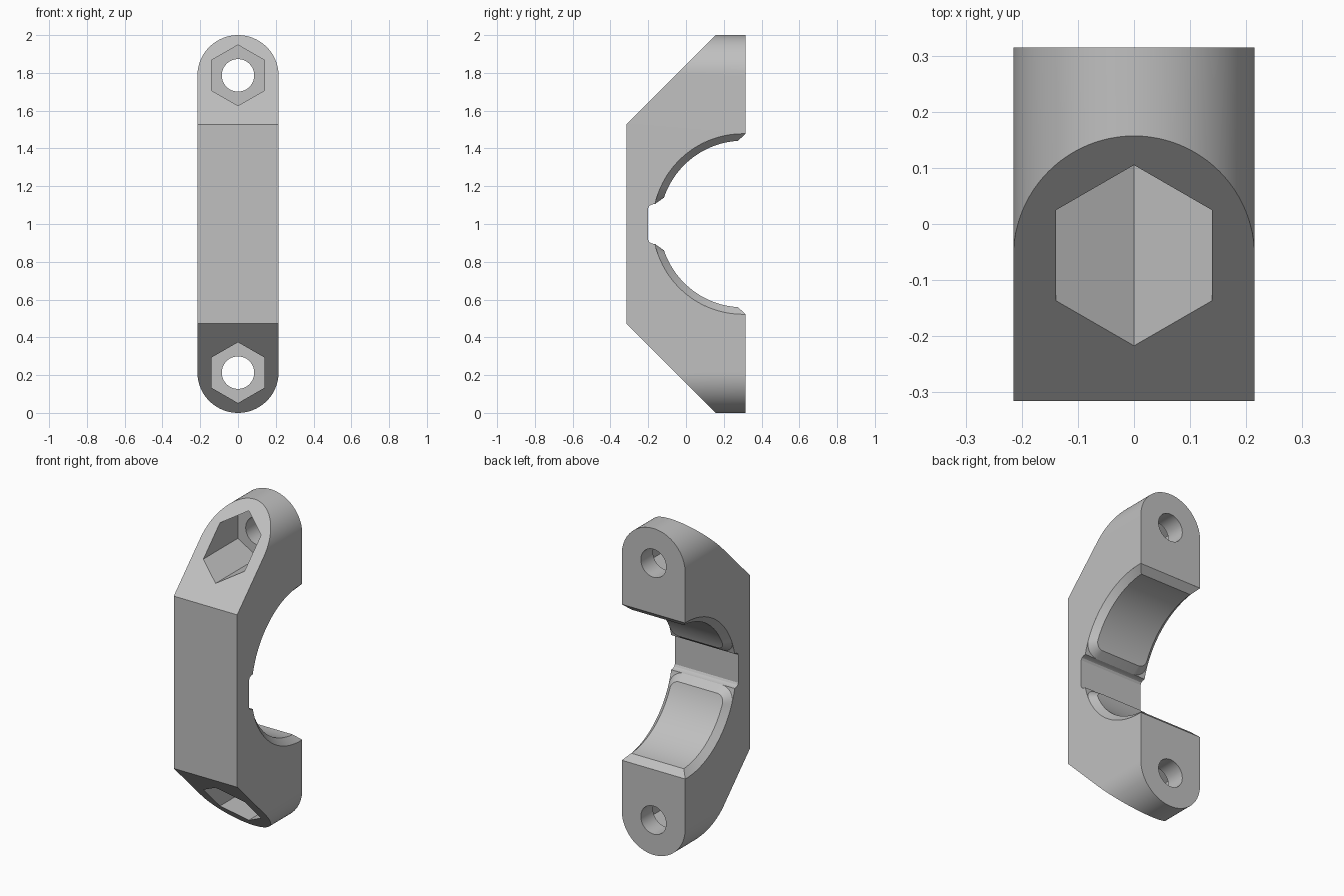
import bpy, bmesh
from math import sin, cos, pi
from mathutils import Vector

if "Cube" in bpy.data.objects:
    bpy.data.objects.remove(bpy.data.objects["Cube"], do_unlink=True)

HALF = 0.215             # half width of the bracket
BACK = 0.315             # back face, also minus the front face
AXIS_Y, AXIS_Z = 0.302, 1.0
R_SEAT, R_PAD = 0.478, 0.441
A_NOTCH, A_BACK = 0.224, pi / 2 + 0.027
BOLT_Z = 0.787           # bolt distance from mid height

grey = bpy.data.materials.new("plain grey")
grey.use_nodes = True
grey.diffuse_color = (0.53, 0.53, 0.53, 1)
grey.node_tree.nodes["Principled BSDF"].inputs["Base Color"].default_value = (0.53, 0.53, 0.53, 1)


def finish(bm, name):
    bmesh.ops.recalc_face_normals(bm, faces=bm.faces)
    mesh = bpy.data.meshes.new(name)
    bm.to_mesh(mesh)
    bm.free()
    obj = bpy.data.objects.new(name, mesh)
    mesh.materials.append(grey)
    bpy.context.collection.objects.link(obj)
    return obj


def prism(name, outline, direction):
    """Closed solid: an outline of 3D points swept along a direction."""
    bm = bmesh.new()
    face = bm.faces.new([bm.verts.new(p) for p in outline])
    swept = bmesh.ops.extrude_face_region(bm, geom=[face])["geom"]
    bmesh.ops.translate(bm, vec=Vector(direction),
                        verts=[v for v in swept if isinstance(v, bmesh.types.BMVert)])
    return finish(bm, name)


def boolean(obj, cutter, operation):
    cutter.hide_render = True
    mod = obj.modifiers.new("cut", "BOOLEAN")
    mod.object, mod.operation, mod.solver = cutter, operation, "EXACT"
    bpy.context.view_layer.objects.active = obj
    bpy.ops.object.modifier_apply(modifier=mod.name)
    bpy.data.objects.remove(cutter, do_unlink=True)


def smooth(obj):
    bpy.ops.object.select_all(action="DESELECT")
    obj.select_set(True)
    bpy.context.view_layer.objects.active = obj
    bpy.ops.object.shade_smooth_by_angle(angle=pi / 6)


def on_arc(x, angle, radius, side=1):
    return (x, AXIS_Y - radius * cos(angle), AXIS_Z + side * radius * sin(angle))


def ring(z, radius, count, y, turn=0):
    return [(radius * cos(turn + 2 * pi * i / count), y,
             z + radius * sin(turn + 2 * pi * i / count)) for i in range(count)]


# Bracket body: side profile, upper half mirrored to the lower half
N = 32
upper = [(-0.2, 0.085), (-0.193, 0.097), (-0.18, 0.104)]
for i in range(N + 1):
    _, y, z = on_arc(0, A_NOTCH + (A_BACK - A_NOTCH) * i / N, R_SEAT)
    upper.append((y, z - AXIS_Z))
upper[-1] = (BACK, upper[-1][1])
upper += [(BACK, 1.0), (0.157, 1.0), (-BACK, 0.528)]
profile = upper + [(y, -z) for y, z in reversed(upper)]
body = prism("bracket_body", [(-HALF, y, AXIS_Z + z) for y, z in profile], (2 * HALF, 0, 0))

# Rounded ends seen from the front
capsule = []
for side in (1, -1):
    for i in range(49):
        a = pi * i / 48 + (0 if side > 0 else pi)
        capsule.append((HALF * cos(a), -0.5, AXIS_Z + side * (1 - HALF) + HALF * sin(a)))
boolean(body, prism("rounding_cutter", capsule, (0, 1, 0)), "INTERSECT")

# Bolt holes and hexagonal nut pockets
for side in (1, -1):
    z = AXIS_Z + side * BOLT_Z
    boolean(body, prism("hole_cutter", ring(z, 0.086, 40, -0.6), (0, 1.2, 0)), "DIFFERENCE")
    boolean(body, prism("pocket_cutter", ring(z, 0.161, 6, -0.6, pi / 2), (0, 0.797, 0)),
            "DIFFERENCE")
smooth(body)


# Raised clamping pads with chamfered rims and rounded corners by the notch
def pad(name, side):
    bm = bmesh.new()
    corner = 0.085

    def rim(radius, inset, start, end):
        half, r = HALF - inset, corner - inset
        mid = start + r / radius
        path = [(half, end + (mid - end) * i / N) for i in range(N)]
        for i in range(9):
            a = pi / 2 * i / 8
            path.append((half - r + r * cos(a), mid - r * sin(a) / radius))
        return [[bm.verts.new(on_arc(s * x, a, radius, side)) for x, a in path] for s in (1, -1)]

    low = rim(R_SEAT, 0, A_NOTCH, A_BACK)
    top = rim(R_PAD, 0.037, 0.322, 1.51)
    rows = [low[0], top[0], top[1], low[1]]
    for left, right in zip(rows, rows[1:]):
        for i in range(len(left) - 1):
            bm.faces.new((left[i], left[i + 1], right[i + 1], right[i]))
    # End chamfers at the back face and at the notch
    for i in (0, -1):
        bm.faces.new([row[i] for row in rows])
    # Underside seated in the body
    for i in range(len(low[0]) - 1):
        bm.faces.new((low[0][i], low[1][i], low[1][i + 1], low[0][i + 1]))
    smooth(finish(bm, name))


pad("upper_pad", 1)
pad("lower_pad", -1)
